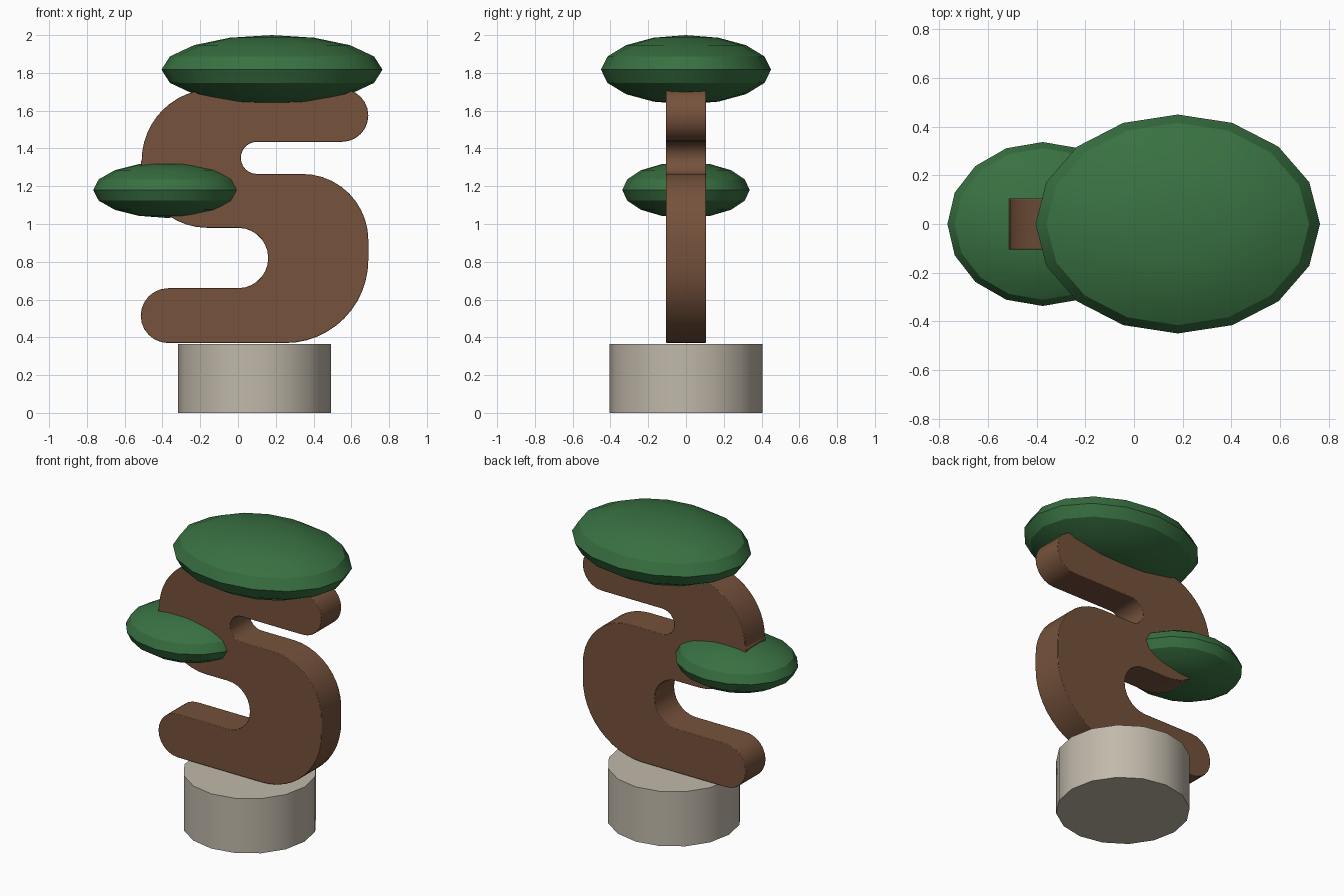
import bpy
import bmesh
from math import sin, cos, radians

cube = bpy.data.objects.get("Cube")
if cube:
    bpy.data.objects.remove(cube, do_unlink=True)


def material(name, rgb):
    mat = bpy.data.materials.new(name)
    mat.use_nodes = True
    mat.diffuse_color = (*rgb, 1)
    bsdf = next(n for n in mat.node_tree.nodes if n.type == "BSDF_PRINCIPLED")
    bsdf.inputs["Base Color"].default_value = (*rgb, 1)
    return mat


bark = material("bark brown", (0.18, 0.085, 0.045))
leaf = material("leaf green", (0.04, 0.165, 0.053))
stone = material("pale stone", (0.53, 0.48, 0.40))


def finish(obj, name, mat, angle=30):
    obj.name = obj.data.name = name
    obj.data.materials.append(mat)
    bpy.ops.object.select_all(action="DESELECT")
    bpy.context.view_layer.objects.active = obj
    obj.select_set(True)
    bpy.ops.object.shade_smooth_by_angle(angle=radians(angle))


def arc(cx, cz, r, start, end, steps=8):
    """Points on a circle in the xz plane, angles in degrees."""
    angles = [radians(start + (end - start) * i / steps) for i in range(steps + 1)]
    return [(cx + r * cos(a), cz + r * sin(a)) for a in angles]


# Stone base
bpy.ops.mesh.primitive_cylinder_add(vertices=16, radius=0.405, depth=0.365,
                                    location=(0.087, 0, 0.1825))
finish(bpy.context.object, "stone_base", stone)

# Winding trunk: rounded outline, counter-clockwise from the lower right
outline = (
    arc(0.25, 0.81, 0.44, -90, 0, 12)           # lower outer bend
    + arc(0.34, 0.915, 0.35, 0, 90, 10)         # shoulder of the middle bend
    + arc(0.10, 1.35, 0.085, 270, 90, 12)       # small upper notch
    + arc(0.55, 1.575, 0.14, -90, 90, 12)       # upper branch tip
    + arc(-0.13, 1.335, 0.38, 90, 180, 12)      # upper outer bend
    + arc(-0.165, 1.33, 0.35, 180, 270, 10)     # underside of upper bend
    + arc(0.0, 0.82, 0.16, 90, -90, 14)         # large lower notch
    + arc(-0.37, 0.515, 0.145, 90, 270, 12)     # lower branch tip
)
bm = bmesh.new()
face = bm.faces.new([bm.verts.new((x, -0.105, z)) for x, z in outline])
side = bmesh.ops.extrude_face_region(bm, geom=[face])["geom"]
bmesh.ops.translate(bm, vec=(0, 0.21, 0),
                    verts=[v for v in side if isinstance(v, bmesh.types.BMVert)])
bmesh.ops.recalc_face_normals(bm, faces=bm.faces)
mesh = bpy.data.meshes.new("trunk")
bm.to_mesh(mesh)
bm.free()
trunk = bpy.data.objects.new("trunk", mesh)
bpy.context.collection.objects.link(trunk)
bevel = trunk.modifiers.new("soft rim", "BEVEL")
bevel.width = 0.018
bevel.segments = 2
bevel.limit_method = "ANGLE"
bevel.angle_limit = radians(40)
finish(trunk, "trunk", bark)

# Flattened foliage pads
for name, centre, size in (
    ("upper_foliage", (0.18, 0, 1.817), (0.585, 0.45, 0.183)),
    ("lower_foliage", (-0.375, 0, 1.18), (0.392, 0.337, 0.148)),
):
    bpy.ops.mesh.primitive_uv_sphere_add(segments=16, ring_count=8, radius=1,
                                         location=centre)
    pad = bpy.context.object
    pad.scale = size
    bpy.ops.object.transform_apply(location=False, rotation=False, scale=True)
    finish(pad, name, leaf)
